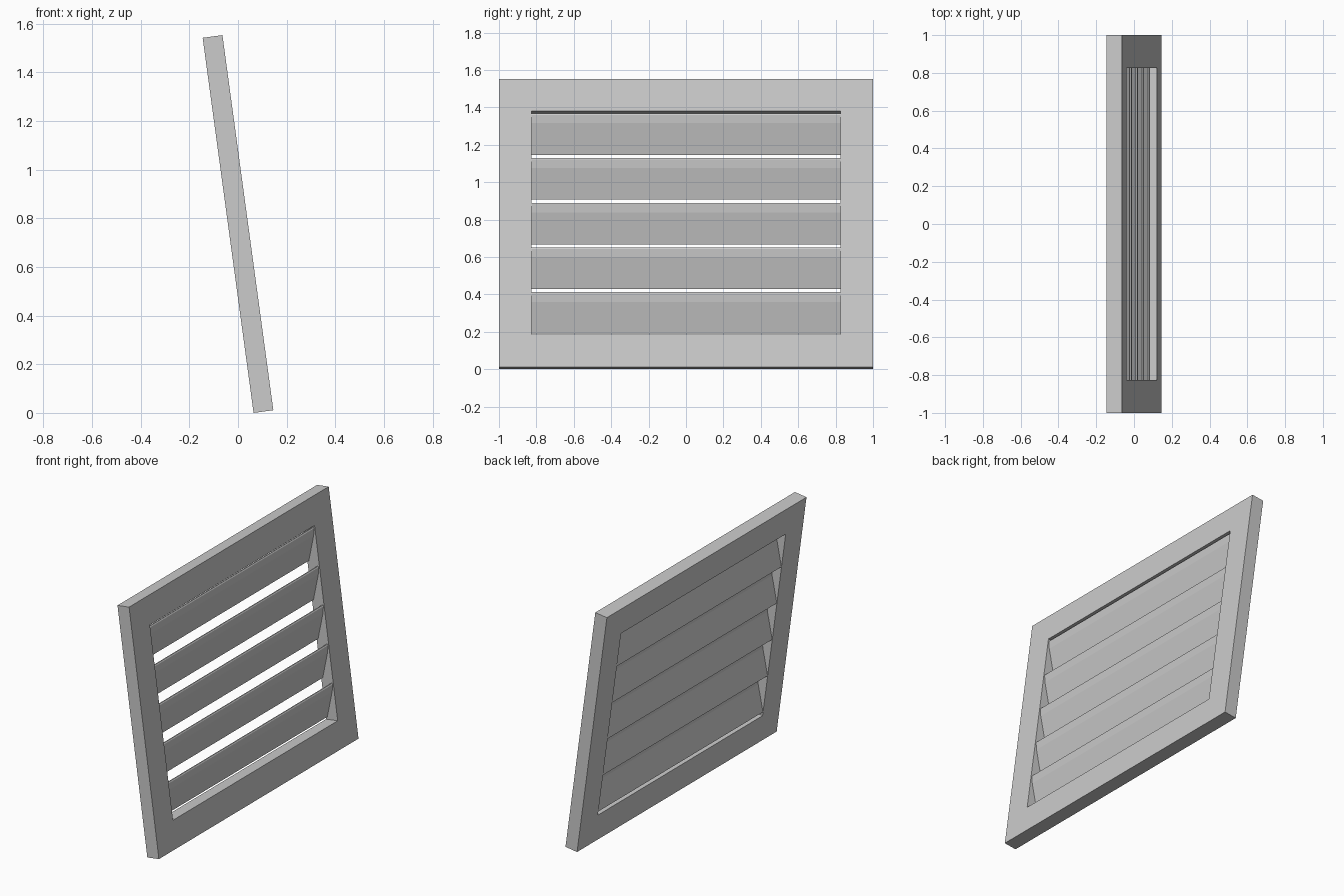
import bpy, bmesh, math

if "Cube" in bpy.data.objects:
    bpy.data.objects.remove(bpy.data.objects["Cube"])

TILT = math.radians(7.73)
LENGTH, THICK, BORDER = 1.556, 0.082, 0.175
CENTRE_Z = 0.5 * (LENGTH * math.cos(TILT) + THICK * math.sin(TILT))


def finish(name, bm):
    bmesh.ops.recalc_face_normals(bm, faces=bm.faces)
    me = bpy.data.meshes.new(name)
    bm.to_mesh(me)
    bm.free()
    ob = bpy.data.objects.new(name, me)
    bpy.context.collection.objects.link(ob)
    return ob


# Rectangular frame: four rectangle loops bridged into one closed ring
def make_frame():
    bm = bmesh.new()

    def rect(u, hy, hz):
        return [bm.verts.new((u, sy * hy, sz * hz))
                for sy, sz in ((-1, -1), (1, -1), (1, 1), (-1, 1))]

    h, t = LENGTH / 2, THICK / 2
    loops = [rect(t, 1, h), rect(t, 1 - BORDER, h - BORDER),
             rect(-t, 1 - BORDER, h - BORDER), rect(-t, 1, h)]
    for k in range(4):
        a, b = loops[k], loops[(k + 1) % 4]
        for i in range(4):
            j = (i + 1) % 4
            bm.faces.new((a[i], a[j], b[j], b[i]))
    ob = finish("frame", bm)
    ob.rotation_euler.y = -TILT
    ob.location.z = CENTRE_Z


# Louvre slat: bent strip profile in x/z, extruded across the opening
PROFILE = [(0.038, 0.197), (0.049, 0.190), (0.083, 0.36), (0.086, 0.405),
           (0.082, 0.412), (0.074, 0.410), (0.071, 0.365)]


def make_slat(index, step=0.2388):
    bm = bmesh.new()
    dz = index * step
    dx = -dz * math.tan(TILT)
    w = 1 - BORDER
    face = bm.faces.new([bm.verts.new((x + dx, -w, z + dz)) for x, z in PROFILE])
    ext = bmesh.ops.extrude_face_region(bm, geom=[face])
    verts = [g for g in ext["geom"] if isinstance(g, bmesh.types.BMVert)]
    bmesh.ops.translate(bm, verts=verts, vec=(0, 2 * w, 0))
    finish(f"slat_{index + 1}", bm)


make_frame()
for i in range(5):
    make_slat(i)
